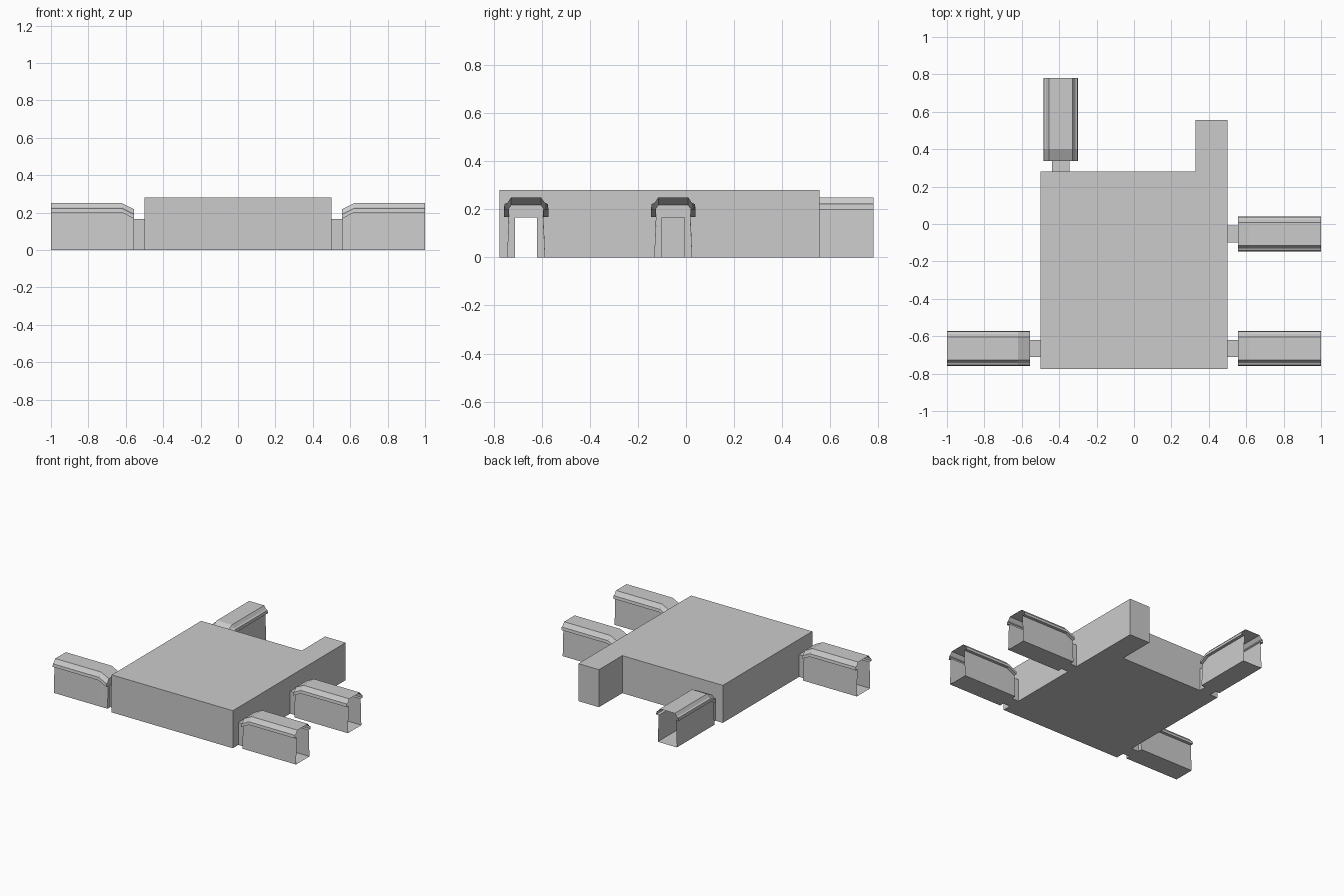
import bpy, bmesh
from math import pi, cos, sin

if "Cube" in bpy.data.objects:
    bpy.data.objects.remove(bpy.data.objects["Cube"])

H = 0.28                      # hall height
DOOR_W, DOOR_H = 0.046, 0.167  # half width and height of passages
PANEL_W, PANEL_H = 0.109, 0.222


def make(name, faces, loc=(0, 0, 0), rot=0, flip=True):
    """Object from a list of polygons, welded and with consistent normals."""
    bm = bmesh.new()
    for f in faces:
        bm.faces.new([bm.verts.new(p) for p in f])
    bmesh.ops.remove_doubles(bm, verts=bm.verts, dist=1e-5)
    if flip:
        bmesh.ops.recalc_face_normals(bm, faces=bm.faces)
    me = bpy.data.meshes.new(name)
    bm.to_mesh(me)
    bm.free()
    ob = bpy.data.objects.new(name, me)
    ob.location = loc
    ob.rotation_euler = (0, 0, rot)
    bpy.context.collection.objects.link(ob)
    return ob


def arch(x, w, h):
    """Door-shaped open outline in the plane x."""
    return [(x, -w, 0), (x, -w, h), (x, w, h), (x, w, 0)]


def strips(rings, closed=True):
    """Quads joining successive cross-sections."""
    out = []
    for a, b in zip(rings, rings[1:]):
        n = len(a)
        for i in range(n if closed else n - 1):
            j = (i + 1) % n
            out.append([a[i], a[j], b[j], b[i]])
    return out


# arms: name, position on wall, rotation
arms = [("right_front", (0.5, -0.665, 0), 0),
        ("right_back", (0.5, -0.053, 0), 0),
        ("left_front", (-0.5, -0.665, 0), pi),
        ("rear", (-0.392, 0.28, 0), pi / 2)]

# hollow L-shaped hall with notches left for the door panels
outline = [(-0.5, -0.775), (0.5, -0.775), (0.5, 0.555), (0.33, 0.555),
           (0.33, 0.28), (-0.5, 0.28)]
hall = [[(x, y, 0) for x, y in outline][::-1], [(x, y, H) for x, y in outline]]
for i, (x0, y0) in enumerate(outline):
    x1, y1 = outline[(i + 1) % 6]
    length = ((x1 - x0) ** 2 + (y1 - y0) ** 2) ** 0.5
    dx, dy = (x1 - x0) / length, (y1 - y0) / length
    pts = [(0, 0)]
    doors = []
    for _, (px, py, _z), r in arms:
        off_line = abs((px - x0) * dy - (py - y0) * dx)
        faces_out = cos(r) * dy - sin(r) * dx
        t = (px - x0) * dx + (py - y0) * dy
        if off_line < 1e-4 and faces_out > 0.9 and 0 < t < length:
            doors.append(t)
    for t in sorted(doors):
        a, b = t - PANEL_W, t + PANEL_W
        pts += [(a, 0), (a, PANEL_H), (b, PANEL_H), (b, 0)]
    pts += [(length, 0), (length, H), (0, H)]
    hall.append([(x0 + dx * t, y0 + dy * t, z) for t, z in pts])
make("hall", hall, flip=False)

# half cross-section of a car: leaning wall, ledge, sloped eaves, roof
half = [(0.079, 0), (0.071, 0.2), (0.093, 0.2), (0.090, 0.222),
        (0.078, 0.227), (0.062, 0.25)]


def section(x, drop):
    right = [(x, w, z - (drop if z else 0)) for w, z in half]
    return right + [(x, -w, z) for x, w, z in reversed(right)]


for name, loc, rot in arms:
    # door panel set in the hall wall
    panel = arch(0, PANEL_W, PANEL_H) + arch(0, DOOR_W, DOOR_H)[::-1]
    make("door_panel_" + name, [panel[::-1]], loc, rot, False)
    # short passage to the car
    make("passage_" + name,
         strips([arch(0, DOOR_W, DOOR_H), arch(0.057, DOOR_W, DOOR_H)]), loc, rot)
    # car body, roof dipping toward the hall, outer end open
    rings = [section(0.057, 0.032), section(0.12, 0), section(0.5, 0)]
    end_wall = rings[0] + arch(0.057, DOOR_W, DOOR_H)
    make("car_" + name, strips(rings) + [end_wall], loc, rot)
